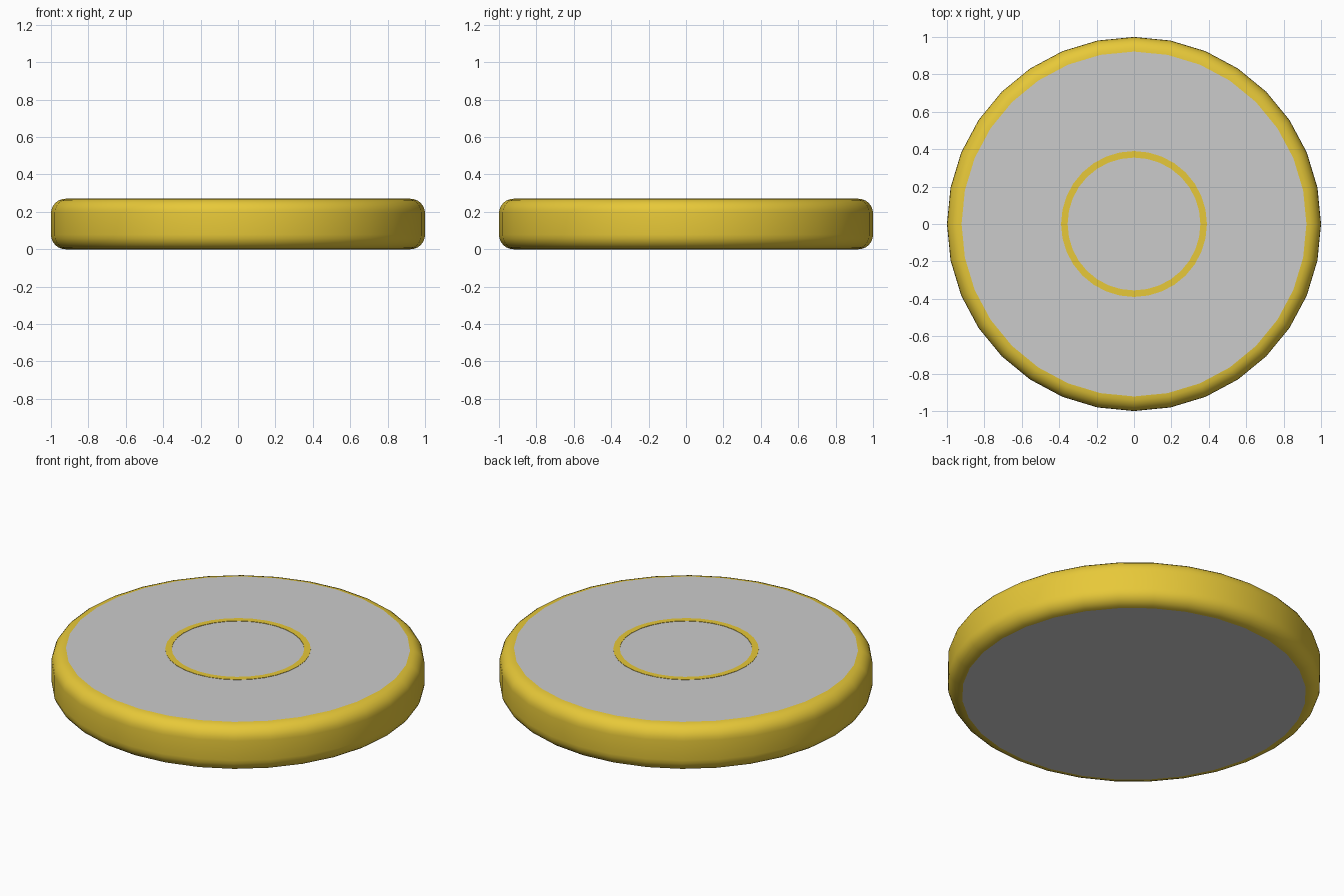
import bpy, bmesh
from math import sin, cos, pi, radians

if "Cube" in bpy.data.objects:
    bpy.data.objects.remove(bpy.data.objects["Cube"])

SIDES, R, H, B = 32, 1.0, 0.27, 0.078

gold = bpy.data.materials.new("gold")
gold.diffuse_color = (0.8, 0.58, 0.04, 1)
gold.use_nodes = True
gold.node_tree.nodes["Principled BSDF"].inputs["Base Color"].default_value = gold.diffuse_color


def lathe(name, profile, mat=None, closed=False):
    """Revolve (radius, z) points about z; a zero radius makes a pole."""
    bm = bmesh.new()
    vs = [bm.verts.new((r, 0, z)) for r, z in profile]
    pairs = list(zip(vs, vs[1:])) + ([(vs[-1], vs[0])] if closed else [])
    es = [bm.edges.new(p) for p in pairs]
    bmesh.ops.spin(bm, geom=vs + es, cent=(0, 0, 0), axis=(0, 0, 1),
                   angle=2 * pi, steps=SIDES, use_duplicate=False)
    bmesh.ops.remove_doubles(bm, verts=bm.verts, dist=1e-5)
    bmesh.ops.recalc_face_normals(bm, faces=bm.faces)
    return finish(name, bm, mat)


def disc(name, radius, z, up):
    bm = bmesh.new()
    vs = [bm.verts.new((radius * cos(2 * pi * i / SIDES),
                        radius * sin(2 * pi * i / SIDES), z)) for i in range(SIDES)]
    bm.faces.new(vs if up else vs[::-1])
    return finish(name, bm, None)


def finish(name, bm, mat):
    me = bpy.data.meshes.new(name)
    bm.to_mesh(me)
    bm.free()
    ob = bpy.data.objects.new(name, me)
    bpy.context.collection.objects.link(ob)
    if mat:
        me.materials.append(mat)
    bpy.ops.object.select_all(action='DESELECT')
    ob.select_set(True)
    bpy.context.view_layer.objects.active = ob
    bpy.ops.object.shade_smooth_by_angle(angle=radians(35))
    return ob


# Rounded outer rim
arc = [i * pi / 12 for i in range(7)]
lower = [(R - B + B * sin(a), B - B * cos(a)) for a in arc]
upper = [(r, H - z) for r, z in reversed(lower)]
lathe("outer_rim", lower + upper, gold)

# Flat grey faces
disc("top_face", R - B, H, True)
disc("bottom_face", R - B, 0, False)

# Thin inlaid ring, barely proud of the top face
lathe("inlay_ring", [(0.355, H - 0.01), (0.39, H - 0.01),
                     (0.39, H + 0.002), (0.355, H + 0.002)], gold, closed=True)
